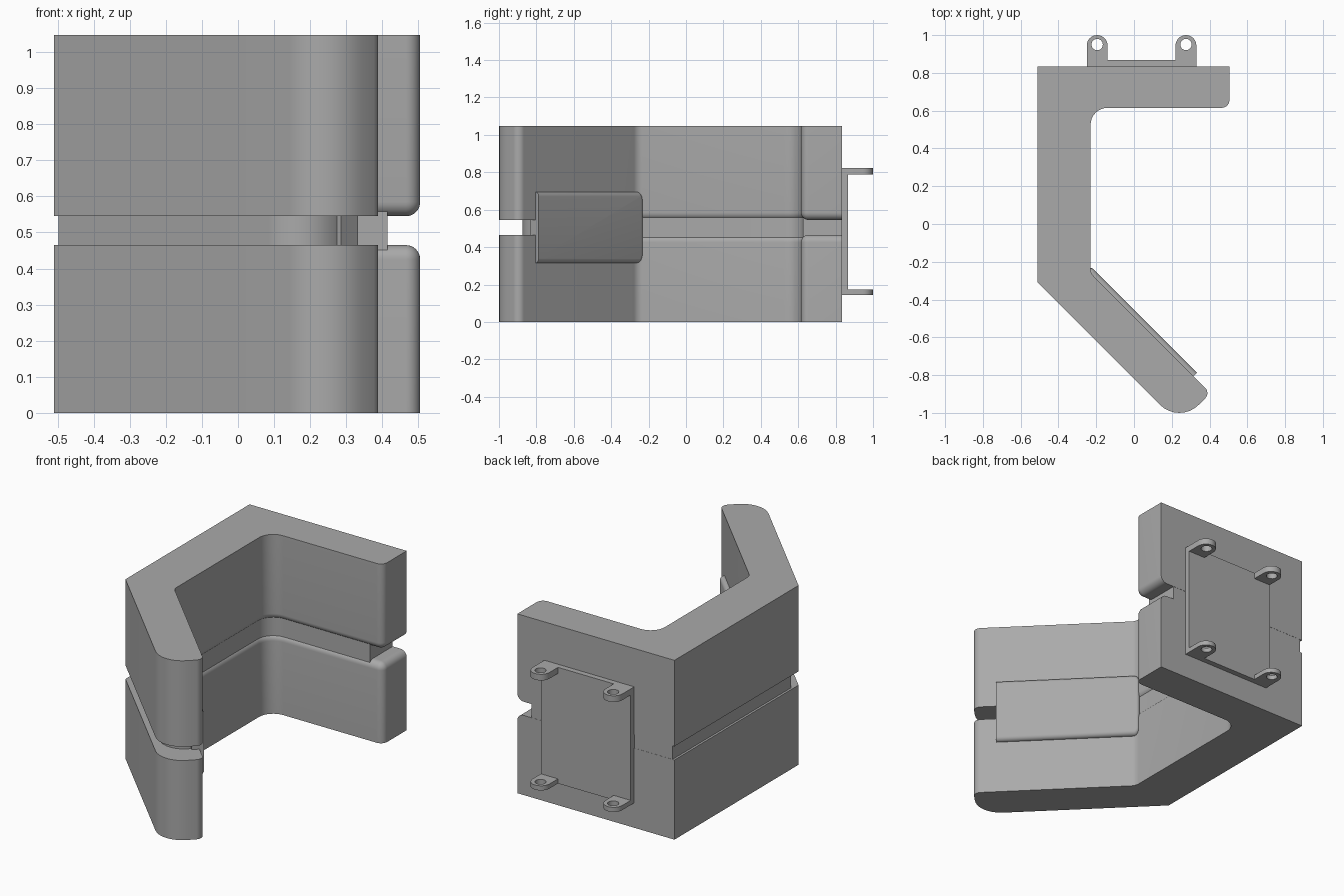
import bpy
import bmesh
from math import sin, cos, pi, radians
from mathutils import Vector

if "Cube" in bpy.data.objects:
    bpy.data.objects.remove(bpy.data.objects["Cube"], do_unlink=True)

grey = bpy.data.materials.new("plain grey")
grey.use_nodes = True
grey.diffuse_color = (0.4, 0.4, 0.4, 1)
grey.node_tree.nodes["Principled BSDF"].inputs["Base Color"].default_value = (0.4, 0.4, 0.4, 1)

HEIGHT = 1.047
GAP_LOW, GAP_HIGH = 0.465, 0.545
LIP = 0.04


def rounded(corners, steps=8):
    """Outline through (x, y, radius) corners, with arcs where radius > 0."""
    pts = []
    for i, (x, y, r) in enumerate(corners):
        c = Vector((x, y))
        if r <= 0:
            pts.append(c)
            continue
        a = (Vector(corners[i - 1][:2]) - c).normalized()
        b = (Vector(corners[(i + 1) % len(corners)][:2]) - c).normalized()
        half = a.angle(b) / 2
        mid = c + (a + b).normalized() * r / sin(half)
        start = c + a * r * cos(half) / sin(half) - mid
        end = c + b * r * cos(half) / sin(half) - mid
        sweep = start.angle(end)
        for k in range(steps + 1):
            t = k / steps
            pts.append(mid + (start * sin((1 - t) * sweep) + end * sin(t * sweep)) / sin(sweep))
    return pts


def finish(name, mesh):
    obj = bpy.data.objects.new(name, mesh)
    bpy.context.collection.objects.link(obj)
    mesh.materials.clear()
    mesh.materials.append(grey)
    bpy.ops.object.select_all(action="DESELECT")
    obj.select_set(True)
    bpy.context.view_layer.objects.active = obj
    bpy.ops.object.shade_smooth_by_angle(angle=radians(30))
    return obj


def loft(name, rings):
    """Skin a stack of equal-length 3D rings and cap both ends."""
    bm = bmesh.new()
    rows = [[bm.verts.new(p) for p in ring] for ring in rings]
    n = len(rows[0])
    for low, high in zip(rows, rows[1:]):
        for i in range(n):
            j = (i + 1) % n
            bm.faces.new((low[i], low[j], high[j], high[i]))
    bm.faces.new(rows[0][::-1])
    bm.faces.new(rows[-1])
    bmesh.ops.recalc_face_normals(bm, faces=bm.faces)
    mesh = bpy.data.meshes.new(name)
    bm.to_mesh(mesh)
    bm.free()
    return finish(name, mesh)


def on_diagonal(total, diff):
    """Point given by x + y and x - y, the axes of the slanted arm."""
    return (total + diff) / 2, (total - diff) / 2


def body_ring(d, z):
    """Bracket outline with its inner side pulled in by d."""
    x, y = -0.23 - d, 0.615 + d
    corners = [
        (-0.51, -0.31, 0),
        (*on_diagonal(-0.82, 1.30), 0.145),
        (*on_diagonal(-0.49, 1.30), 0.04),
        (x, -0.49 - x, 0.06),
        (x, y, 0.09 + d),
        (0.505 - d, y, max(0.04 - d, 0.002)),
        (0.505 - d, 0.835, 0),
        (-0.51, 0.835, 0),
    ]
    return [(p.x, p.y, z) for p in rounded(corners)]


# Lower and upper halves, with a rounded lip facing the groove
for name, outer, lip, sign in (("lower_body", 0, GAP_LOW, 1), ("upper_body", HEIGHT, GAP_HIGH, -1)):
    rings = [body_ring(0, outer)]
    for k in range(9):
        a = k / 8 * pi / 2
        rings.append(body_ring(LIP * (1 - cos(a)), lip - sign * LIP * (1 - sin(a))))
    loft(name, rings)

# Core joining the halves inside the groove
core = rounded([
    (-0.497, -0.259, 0),
    (*on_diagonal(-0.756, 1.10), 0.13),
    (*on_diagonal(-0.505, 1.10), 0.03),
    (-0.24, -0.265, 0.06),
    (-0.24, 0.625, 0.10),
    (0.415, 0.625, 0),
    (0.415, 0.834, 0),
    (-0.497, 0.834, 0),
])
loft("groove_core", [[(p.x, p.y, z) for p in core] for z in (0.43, 0.58)])


# Raised pad on the inner face of the slanted arm
def pad_ring(inset, total):
    r = 0.045 - inset
    corners = [
        (-0.005 + inset, 0.315 + inset, r),
        (1.12, 0.315 + inset, 0),
        (1.12, 0.695 - inset, 0),
        (-0.005 + inset, 0.695 - inset, r),
    ]
    return [(*on_diagonal(total, p.x), p.y) for p in rounded(corners)]


rings = [pad_ring(0, -0.55)]
for k in range(7):
    a = k / 6 * pi / 2
    rings.append(pad_ring(0.025 * (1 - cos(a)), -0.455 - 0.035 * (1 - sin(a))))
loft("arm_pad", rings)

# Mounting plate on the back
plate = [(-0.25, 0.82), (0.33, 0.82), (0.33, 0.867), (-0.25, 0.867)]
loft("back_plate", [[(x, y, z) for x, y in plate] for z in (0.145, 0.823)])


# Lugs with screw holes
def lug(name, x, low, high):
    curve = bpy.data.curves.new(name, "CURVE")
    curve.dimensions = "2D"
    curve.fill_mode = "BOTH"
    curve.extrude = (high - low) / 2
    w, top = 0.055, 0.945
    outline = [(x - w, 0.85), (x + w, 0.85)]
    outline += [(x + w * cos(k * pi / 16), top + w * sin(k * pi / 16)) for k in range(17)]
    hole = [(x + 0.03 * cos(k * pi / 12), 0.95 + 0.03 * sin(k * pi / 12)) for k in range(24)]
    for pts in (outline, hole):
        spline = curve.splines.new("POLY")
        spline.points.add(len(pts) - 1)
        for point, (px, py) in zip(spline.points, pts):
            point.co = (px, py, 0, 1)
        spline.use_cyclic_u = True
    temp = bpy.data.objects.new(name + "_outline", curve)
    bpy.context.collection.objects.link(temp)
    bpy.context.view_layer.update()
    graph = bpy.context.evaluated_depsgraph_get()
    mesh = bpy.data.meshes.new_from_object(temp.evaluated_get(graph))
    bpy.data.objects.remove(temp, do_unlink=True)
    bm = bmesh.new()
    bm.from_mesh(mesh)
    bmesh.ops.remove_doubles(bm, verts=bm.verts, dist=0.0001)
    bmesh.ops.recalc_face_normals(bm, faces=bm.faces)
    bmesh.ops.translate(bm, verts=bm.verts, vec=(0, 0, (low + high) / 2))
    bm.to_mesh(mesh)
    bm.free()
    finish(name, mesh)


for side, x in (("right", -0.195), ("left", 0.275)):
    lug("lower_lug_" + side, x, 0.145, 0.172)
    lug("upper_lug_" + side, x, 0.787, 0.823)
